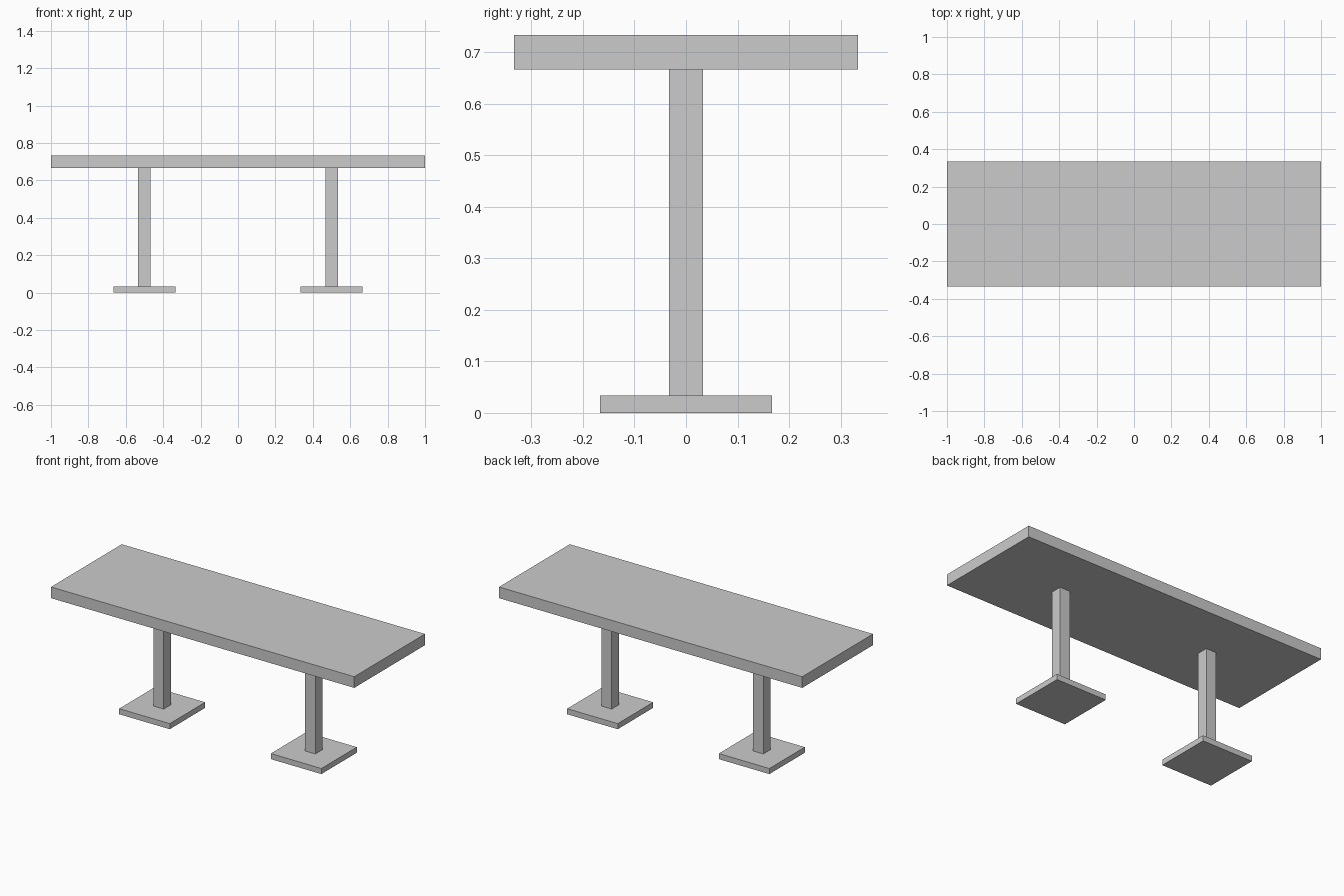
import bpy

if "Cube" in bpy.data.objects:
    bpy.data.objects.remove(bpy.data.objects["Cube"])


def box(name, center, size):
    bpy.ops.mesh.primitive_cube_add(size=1, location=center)
    obj = bpy.context.object
    obj.name = name
    obj.scale = size
    bpy.ops.object.transform_apply(location=False, rotation=False, scale=True)
    return obj


U = 1 / 30               # base thickness, the module of the design
BASE_TOP = U
TOP_BOTTOM = 20 * U
TOP_THICK = 2 * U

# Table top
box("table_top", (0, 0, TOP_BOTTOM + TOP_THICK / 2), (2, 20 * U, TOP_THICK))

# Two pedestals, each a square foot plate and a square post
for side, x in (("left", -0.5), ("right", 0.5)):
    box(f"{side}_foot_plate", (x, 0, BASE_TOP / 2), (10 * U, 10 * U, U))
    box(f"{side}_post", (x, 0, (BASE_TOP + TOP_BOTTOM) / 2),
        (2 * U, 2 * U, TOP_BOTTOM - BASE_TOP))
